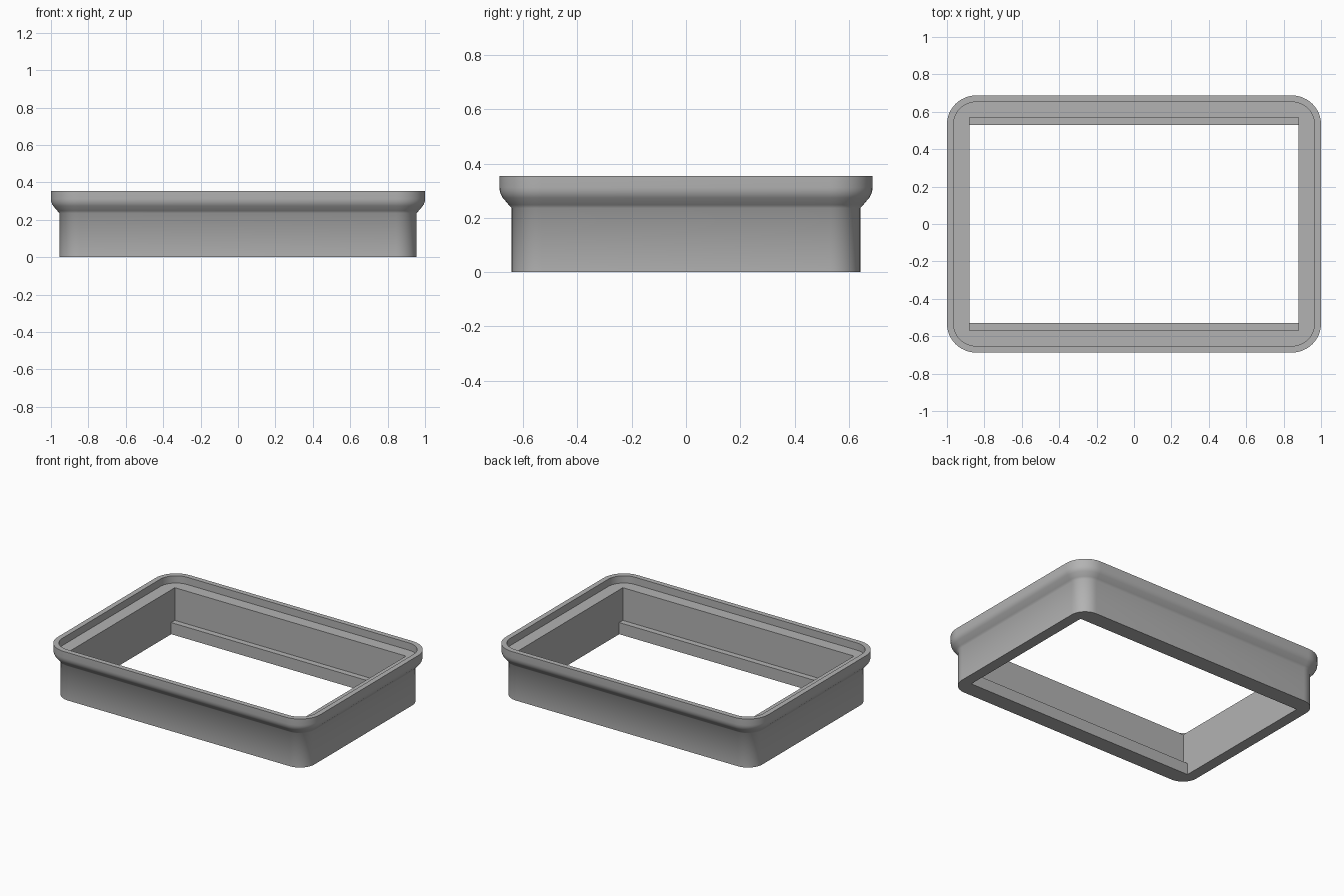
import bpy, bmesh, math

cube = bpy.data.objects.get("Cube")
if cube:
    bpy.data.objects.remove(cube, do_unlink=True)

grey = bpy.data.materials.new("plain_grey")
grey.use_nodes = True
colour = (0.45, 0.45, 0.45, 1)
grey.diffuse_color = colour
grey.node_tree.nodes["Principled BSDF"].inputs["Base Color"].default_value = colour

HALF_X, HALF_Y, CORNER = 1.0, 0.687, 0.155
HEIGHT, FLOOR, LEDGE = 0.355, 0.305, 0.08
STEPS = 12


def ring(bm, hx, hy, radius, z):
    """Rounded rectangle loop; a radius of zero gives square corners."""
    verts = []
    for quarter, (sx, sy) in enumerate([(1, 1), (-1, 1), (-1, -1), (1, -1)]):
        for i in range(STEPS + 1):
            a = (quarter + i / STEPS) * math.pi / 2
            verts.append(bm.verts.new((sx * (hx - radius) + radius * math.cos(a),
                                       sy * (hy - radius) + radius * math.sin(a), z)))
    return verts


def inset(d, z):
    return HALF_X - d, HALF_Y - d, CORNER - d, z


# Cross-section: wall, flared lip, rim, recess, opening with two long ledges
section = [inset(d, z) for d, z in [
    (0.045, 0), (0.045, 0.236), (0.034, 0.248), (0.012, 0.274),
    (0.005, 0.286), (0.001, 0.300), (0, 0.312), (0, HEIGHT),
    (0.035, HEIGHT), (0.035, FLOOR)]]
section += [(0.88, 0.57, 0, FLOOR), (0.88, 0.57, 0, LEDGE),
            (0.88, 0.53, 0, LEDGE), (0.88, 0.53, 0, 0)]

bm = bmesh.new()
rings = [ring(bm, *s) for s in section]
for low, high in zip(rings, rings[1:] + rings[:1]):
    n = len(low)
    for i in range(n):
        j = (i + 1) % n
        bm.faces.new((low[i], low[j], high[j], high[i]))

# Merge the square corners and drop the flat slivers at the ledge ends
bmesh.ops.remove_doubles(bm, verts=bm.verts, dist=0.0001)
slivers = [f for f in bm.faces if f.calc_area() < 1e-7]
bmesh.ops.delete(bm, geom=slivers, context="FACES")

mesh = bpy.data.meshes.new("tray_frame")
bm.to_mesh(mesh)
bm.free()
mesh.materials.append(grey)
frame = bpy.data.objects.new("tray_frame", mesh)
bpy.context.collection.objects.link(frame)

bpy.ops.object.select_all(action="DESELECT")
frame.select_set(True)
bpy.context.view_layer.objects.active = frame
bpy.ops.object.shade_smooth_by_angle(angle=math.radians(50))
